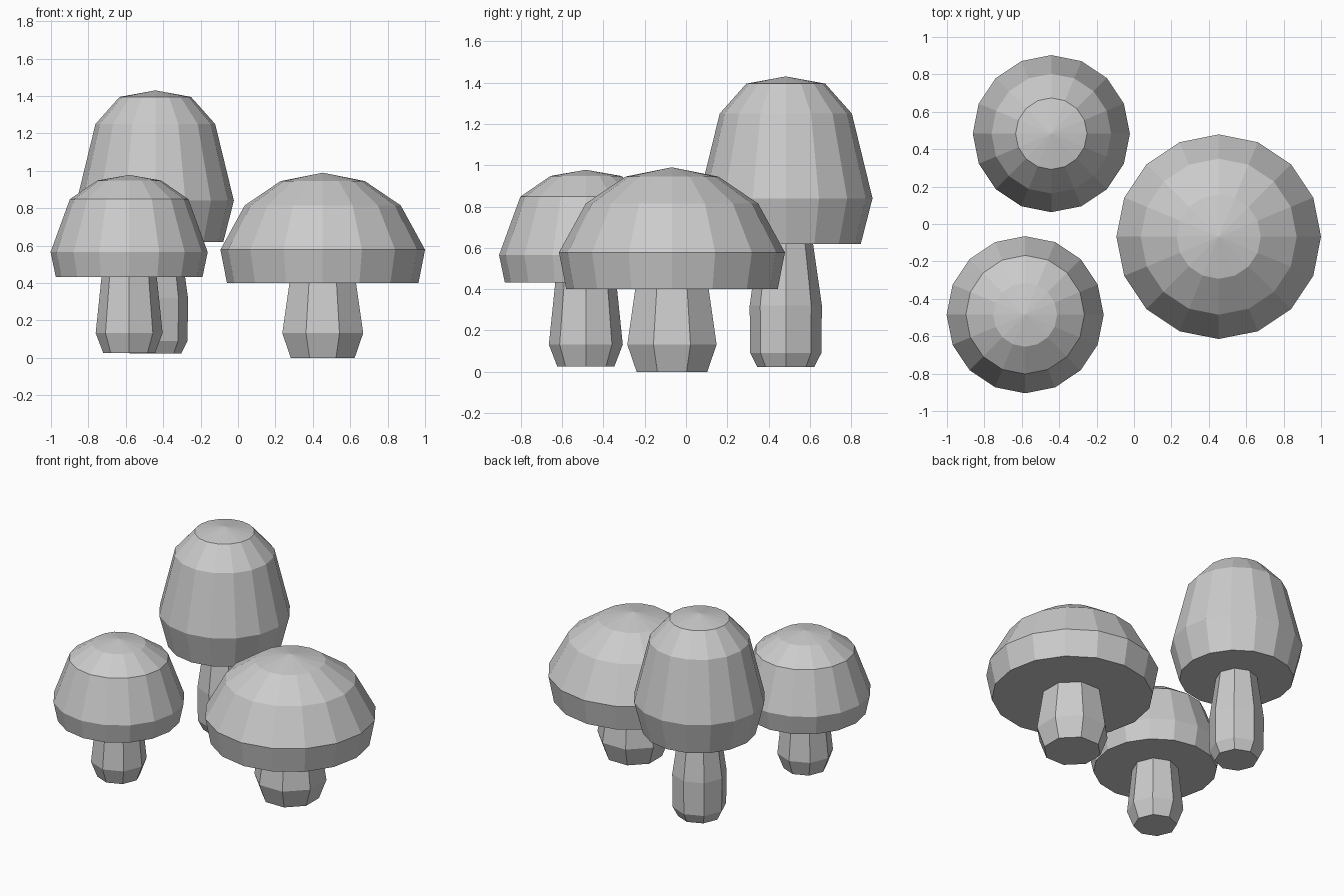
import bpy, bmesh
from math import cos, sin, tau, pi

if "Cube" in bpy.data.objects:
    bpy.data.objects.remove(bpy.data.objects["Cube"])


def lathe(name, centre, sides, profile, turn=0.0):
    """Flat-faced solid of revolution; a radius of 0 makes a pointed end."""
    bm = bmesh.new()
    rings = []
    for r, z in profile:
        n = 1 if r == 0 else sides
        rings.append([bm.verts.new((r * cos(turn + tau * i / sides),
                                    r * sin(turn + tau * i / sides), z))
                      for i in range(n)])
    for a, b in zip(rings, rings[1:]):
        for i in range(sides):
            j = (i + 1) % sides
            if len(b) == 1:
                bm.faces.new((a[i], a[j], b[0]))
            else:
                bm.faces.new((a[i], a[j], b[j], b[i]))
    bm.faces.new(rings[0][::-1])
    if len(rings[-1]) > 1:
        bm.faces.new(rings[-1])
    mesh = bpy.data.meshes.new(name)
    bm.to_mesh(mesh)
    bm.free()
    obj = bpy.data.objects.new(name, mesh)
    obj.location = (centre[0], centre[1], 0)
    bpy.context.collection.objects.link(obj)


# name, centre, stem turn, stem profile (radius, z), cap profile (radius, z)
mushrooms = [
    ("wide", (0.453, -0.068), pi / 8,
     [(0.185, 0.0), (0.234, 0.132), (0.188, 0.43)],
     [(0.512, 0.40), (0.547, 0.578), (0.417, 0.815), (0.225, 0.945), (0, 0.99)]),
    ("small", (-0.582, -0.485), 0,
     [(0.138, 0.025), (0.179, 0.132), (0.145, 0.46)],
     [(0.392, 0.432), (0.42, 0.565), (0.317, 0.848), (0.171, 0.948), (0, 0.978)]),
    ("tall", (-0.442, 0.483), 0,
     [(0.138, 0.023), (0.172, 0.09), (0.175, 0.32), (0.128, 0.65)],
     [(0.363, 0.618), (0.42, 0.84), (0.32, 1.25), (0.191, 1.395), (0, 1.43)]),
]

for name, centre, turn, stem, cap in mushrooms:
    lathe(name + "_mushroom_stem", centre, 8, stem, turn)
    lathe(name + "_mushroom_cap", centre, 16, cap)
